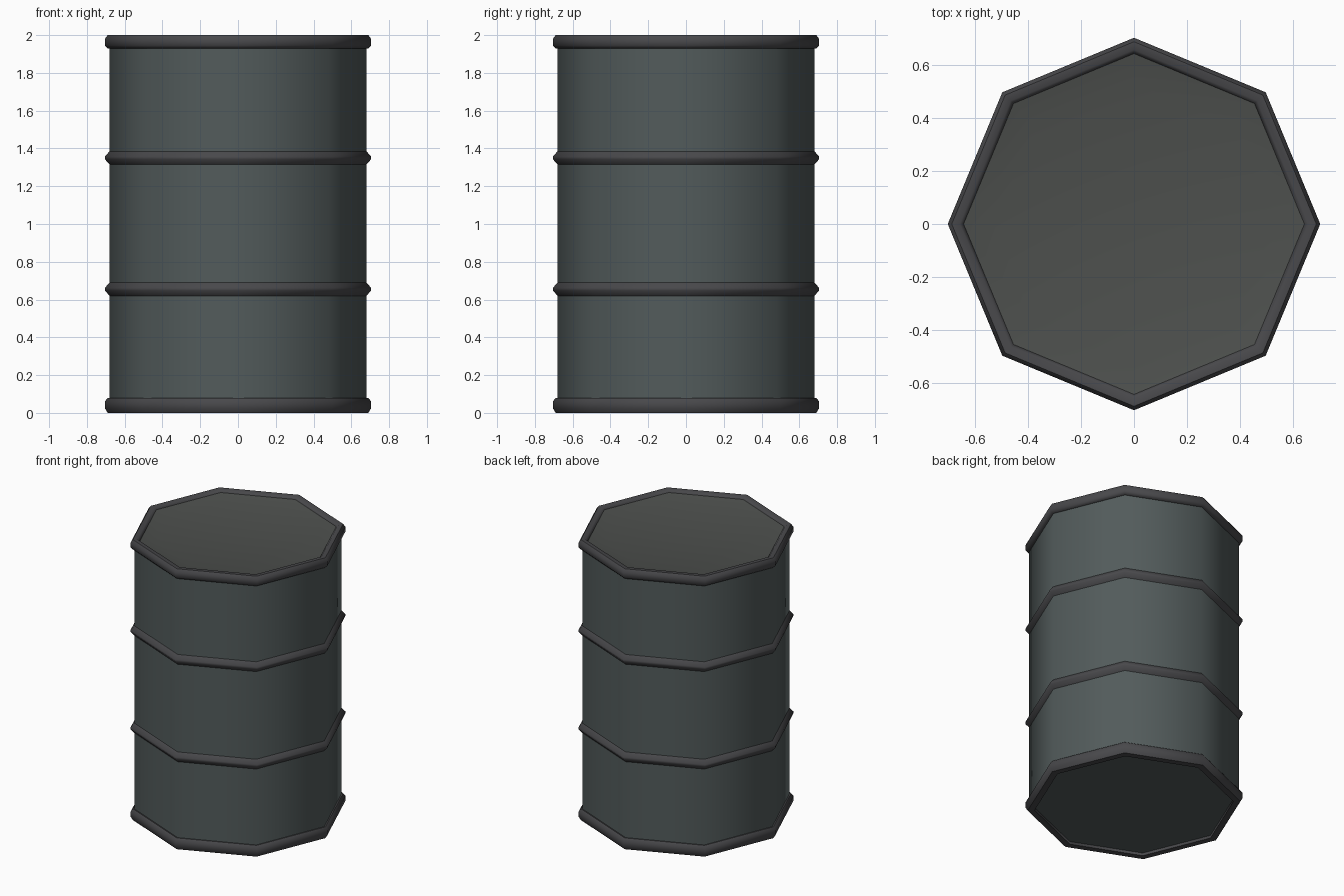
import bpy, bmesh, math

if "Cube" in bpy.data.objects:
    bpy.data.objects.remove(bpy.data.objects["Cube"])

SIDES = 8


def material(name, color):
    m = bpy.data.materials.new(name)
    m.diffuse_color = (*color, 1)
    m.use_nodes = True
    m.node_tree.nodes["Principled BSDF"].inputs["Base Color"].default_value = m.diffuse_color
    return m


def lathe(name, profile, mat, closed=False):
    """Revolve (radius, z) points into an eight-sided part."""
    bm = bmesh.new()
    rings = []
    for r, z in profile:
        rings.append([bm.verts.new((r * math.cos(i * math.tau / SIDES),
                                    r * math.sin(i * math.tau / SIDES), z))
                      for i in range(SIDES)])
    pairs = list(zip(rings, rings[1:]))
    if closed:
        pairs.append((rings[-1], rings[0]))
    else:
        bm.faces.new(rings[0])
        bm.faces.new(rings[-1])
    for a, b in pairs:
        for i in range(SIDES):
            j = (i + 1) % SIDES
            bm.faces.new((a[i], a[j], b[j], b[i]))
    bmesh.ops.recalc_face_normals(bm, faces=bm.faces[:])
    mesh = bpy.data.meshes.new(name)
    bm.to_mesh(mesh)
    bm.free()
    mesh.materials.append(mat)
    ob = bpy.data.objects.new(name, mesh)
    bpy.context.collection.objects.link(ob)
    bpy.ops.object.select_all(action='DESELECT')
    ob.select_set(True)
    bpy.context.view_layer.objects.active = ob
    bpy.ops.object.shade_smooth_by_angle(angle=math.radians(50))
    return ob


shell = material("painted_steel", (0.085, 0.105, 0.105))
trim = material("dark_trim", (0.065, 0.065, 0.07))
lid = material("lid_steel", (0.075, 0.08, 0.075))

# Barrel wall with dished lid and slightly recessed base
lathe("barrel_body", [(0.64, 0.02), (0.68, 0.02), (0.68, 1.95), (0.655, 1.95)], shell)
lathe("barrel_lid", [(0.65, 1.945), (0.65, 1.985), (0.53, 1.96)], lid)

# Rolled rims at top and bottom
lathe("top_rim", [(0.645, 1.94), (0.67, 1.93), (0.69, 1.93), (0.705, 1.945),
                  (0.705, 1.98), (0.69, 2.0), (0.66, 2.0), (0.645, 1.985)], trim, True)
lathe("bottom_rim", [(0.645, 0.0), (0.69, 0.0), (0.705, 0.025), (0.705, 0.06),
                     (0.69, 0.08), (0.645, 0.075)], trim, True)

# Pressed hoops around the wall
for label, z in (("lower_hoop", 0.655), ("upper_hoop", 1.35)):
    lathe(label, [(0.66, z - 0.035), (0.68, z - 0.035), (0.705, z - 0.007),
                  (0.705, z + 0.007), (0.68, z + 0.035), (0.66, z + 0.035)], trim, True)
